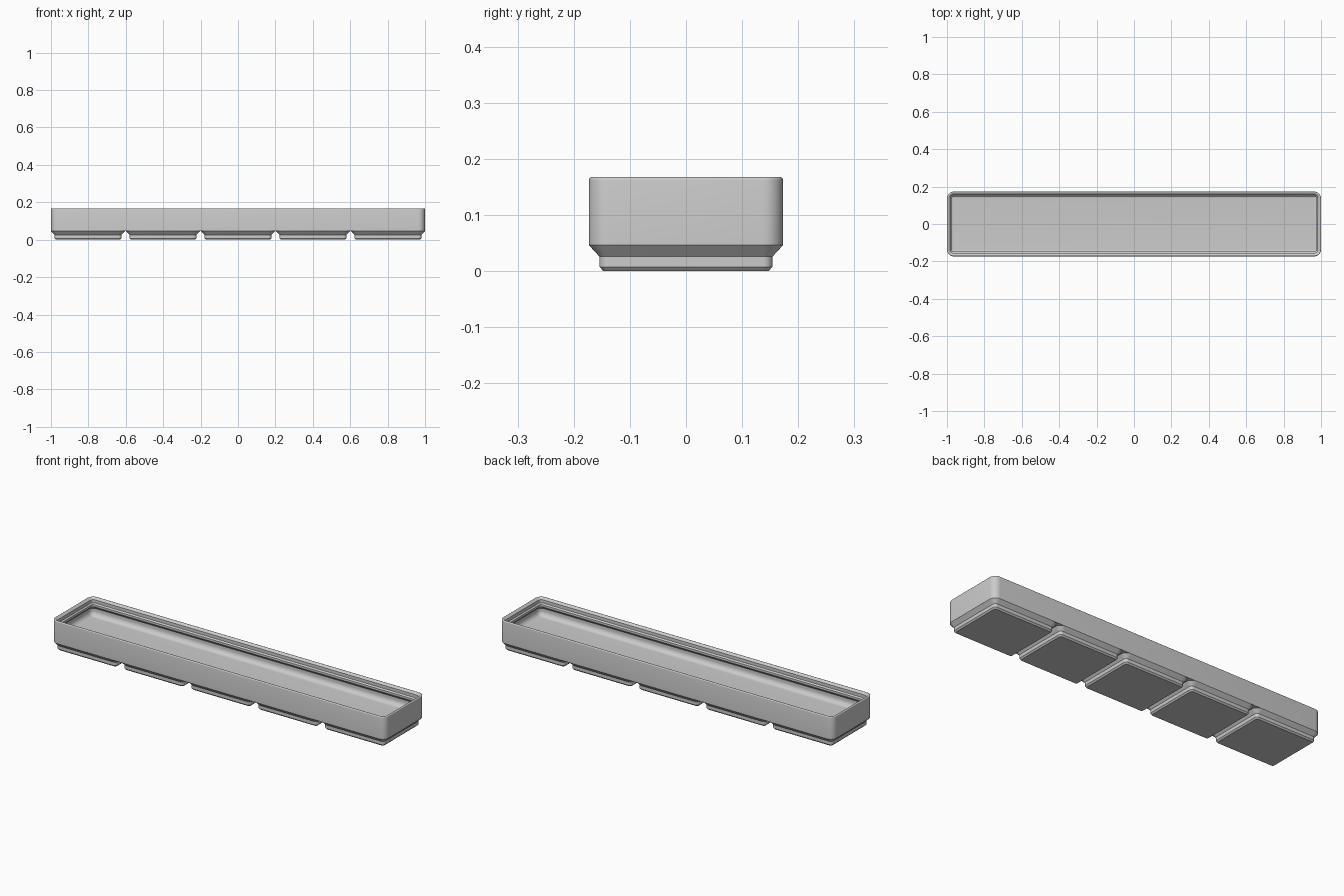
import bpy, bmesh, math
from math import sin, cos, pi

cube = bpy.data.objects.get("Cube")
if cube:
    bpy.data.objects.remove(cube)

grey = bpy.data.materials.new("plain grey")
grey.use_nodes = True
colour = (0.6, 0.6, 0.6, 1)
grey.diffuse_color = colour
grey.node_tree.nodes["Principled BSDF"].inputs["Base Color"].default_value = colour

MM = 2 / 209.5          # profiles below are in millimetres
HALF_Y = 0.173
CORNER = 3.75
SEGMENTS = 8


def rounded_ring(bm, half_x, half_y, radius, z):
    """Ring of vertices around a rounded rectangle."""
    ring = []
    for quarter, (sx, sy) in enumerate([(1, 1), (-1, 1), (-1, -1), (1, -1)]):
        for i in range(SEGMENTS + 1):
            a = (quarter + i / SEGMENTS) * pi / 2
            ring.append(bm.verts.new((sx * (half_x - radius) + radius * cos(a),
                                      sy * (half_y - radius) + radius * sin(a), z)))
    return ring


def loft(name, half_x, half_y, profile, x=0):
    """Sweep a profile of (inset, height) around a rounded rectangle and cap it."""
    bm = bmesh.new()
    rings = []
    for inset, z in profile:
        radius = max(CORNER - inset, 0.5) * MM
        rings.append(rounded_ring(bm, half_x - inset * MM, half_y - inset * MM, radius, z * MM))
    for low, high in zip(rings, rings[1:]):
        n = len(low)
        for i in range(n):
            j = (i + 1) % n
            bm.faces.new((low[i], low[j], high[j], high[i]))
    bm.faces.new(rings[0][::-1])
    bm.faces.new(rings[-1])
    bmesh.ops.recalc_face_normals(bm, faces=bm.faces)
    mesh = bpy.data.meshes.new(name)
    bm.to_mesh(mesh)
    bm.free()
    mesh.materials.append(grey)
    obj = bpy.data.objects.new(name, mesh)
    obj.location.x = x
    bpy.context.collection.objects.link(obj)
    bpy.ops.object.select_all(action='DESELECT')
    obj.select_set(True)
    bpy.context.view_layer.objects.active = obj
    bpy.ops.object.shade_smooth_by_angle(angle=math.radians(30))
    return obj


def arc(cx, cz, r, start, end, steps):
    """Arc points in the profile plane, angles in degrees."""
    angles = [math.radians(start + (end - start) * i / steps) for i in range(steps + 1)]
    return [(cx + r * cos(a), cz + r * sin(a)) for a in angles]


# Tray: outer wall, rounded rim, stepped stacking lip, inner wall, filleted floor
WALL, FLOOR, FILLET = 0.95, 7.0, 2.8
tray_profile = [(0, 4.85)]
tray_profile += arc(0.6, 16.98, 0.6, 180, 45, 6)
tray_profile += [(1.9, 16.5), (1.9, 14.7), (2.6, 14.0), (2.6, 12.8), (WALL, 11.15)]
tray_profile += arc(WALL + FILLET, FLOOR + FILLET, FILLET, 180, 270, 8)
loft("tray", 1, HALF_Y, tray_profile)

# Feet: five stepped pads along the underside
foot_profile = [(2.72, 0), (1.97, 0.8), (1.97, 2.7), (0, 4.85)]
for i in range(5):
    loft(f"foot_{i + 1}", 0.198, HALF_Y, foot_profile, x=(i - 2) * 42 * MM)
